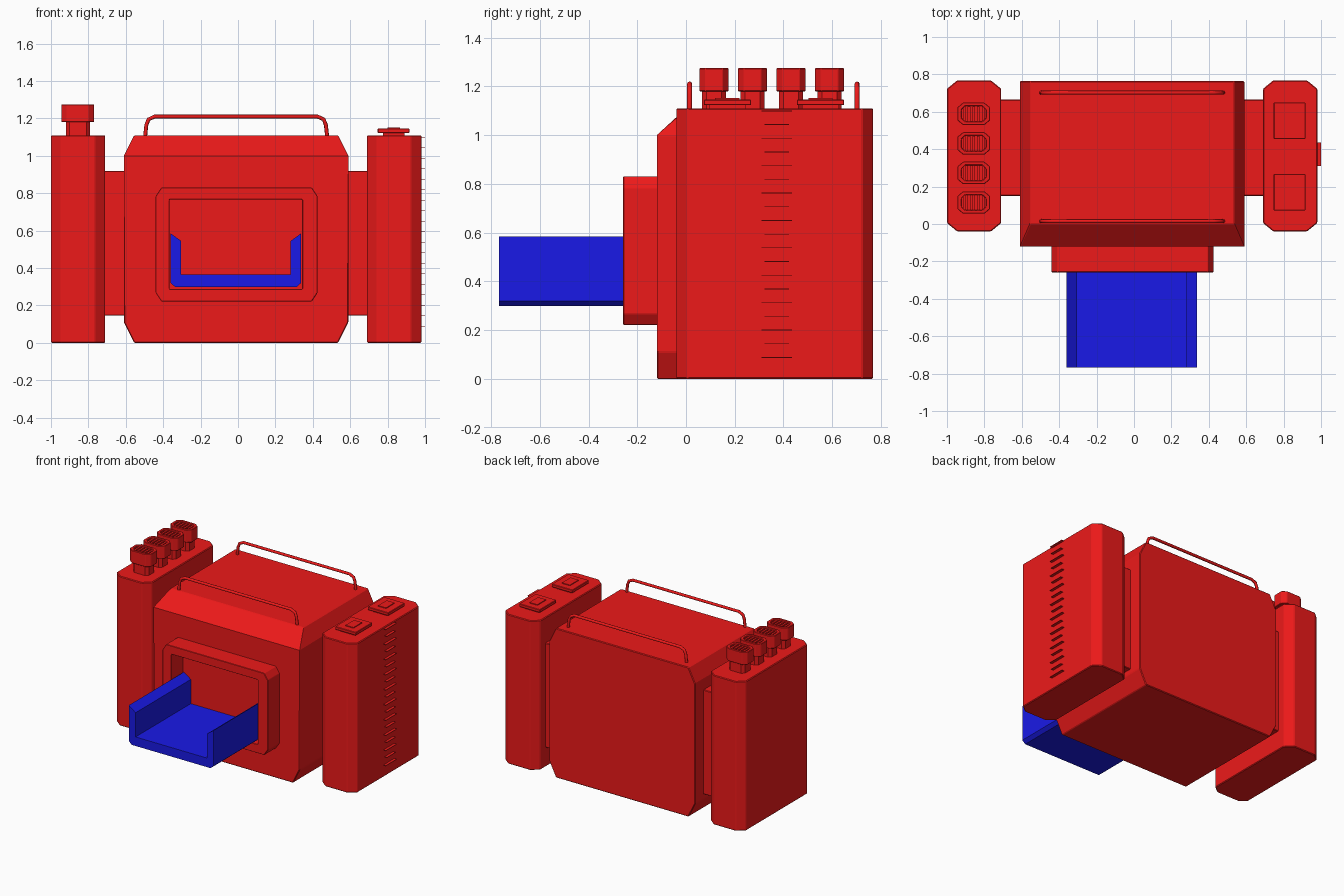
import bpy, bmesh, math
from mathutils import Vector

if "Cube" in bpy.data.objects:
    bpy.data.objects.remove(bpy.data.objects["Cube"])


def material(name, color):
    m = bpy.data.materials.new(name)
    m.diffuse_color = color
    m.use_nodes = True
    m.node_tree.nodes["Principled BSDF"].inputs["Base Color"].default_value = m.diffuse_color
    return m


RED = material("red_paint", (0.85, 0.01, 0.01, 1))
BLUE = material("blue_paint", (0.01, 0.01, 0.8, 1))


def octagon(x0, x1, v0, v1, cx, cv):
    """Rectangle outline with cut corners."""
    return [(x0 + cx, v0), (x1 - cx, v0), (x1, v0 + cv), (x1, v1 - cv),
            (x1 - cx, v1), (x0 + cx, v1), (x0, v1 - cv), (x0, v0 + cv)]


def prism(name, outline, axis, a, b, mat=RED, hole=None, bevel=0.0, cut=None):
    """Extrude an outline along y or z; an equal-sized hole makes a ring."""
    bm = bmesh.new()

    def loop(pts, d):
        return [bm.verts.new((u, d, v) if axis == 'y' else (u, v, d)) for u, v in pts]

    n = len(outline)
    o0, o1 = loop(outline, a), loop(outline, b)
    pairs = [(o0, o1)]
    if hole:
        i0, i1 = loop(hole, a), loop(hole, b)
        pairs += [(i0, i1), (o0, i0), (o1, i1)]
    else:
        bm.faces.new(o0)
        bm.faces.new(o1)
    for p, q in pairs:
        for i in range(n):
            j = (i + 1) % n
            bm.faces.new((p[i], p[j], q[j], q[i]))
    bmesh.ops.recalc_face_normals(bm, faces=bm.faces)
    if cut:
        res = bmesh.ops.bisect_plane(bm, geom=bm.verts[:] + bm.edges[:] + bm.faces[:],
                                     plane_co=cut[0], plane_no=cut[1], clear_outer=True)
        edges = [e for e in res['geom_cut'] if isinstance(e, bmesh.types.BMEdge)]
        bmesh.ops.contextual_create(bm, geom=edges)
        bmesh.ops.recalc_face_normals(bm, faces=bm.faces)
    me = bpy.data.meshes.new(name)
    bm.to_mesh(me)
    bm.free()
    me.materials.append(mat)
    ob = bpy.data.objects.new(name, me)
    bpy.context.collection.objects.link(ob)
    if bevel:
        mod = ob.modifiers.new("edge_bevel", 'BEVEL')
        mod.width = bevel
        mod.segments = 1
        mod.limit_method = 'ANGLE'
        mod.angle_limit = math.radians(25)
    return ob


def box(name, x0, x1, y0, y1, z0, z1, mat=RED, bevel=0.0):
    return prism(name, [(x0, y0), (x1, y0), (x1, y1), (x0, y1)], 'z', z0, z1, mat, bevel=bevel)


# Main body with cut long edges and a sloped top front edge
prism("body", octagon(-0.61, 0.59, 0, 1.11, 0.055, 0.11), 'y', -0.12, 0.765, bevel=0.005,
      cut=(Vector((0, -0.12, 1.0)), Vector((0, -0.11, 0.12)).normalized()))

# Front frame around the opening
prism("front_frame", octagon(-0.44, 0.425, 0.222, 0.83, 0.03, 0.045), 'y', -0.258, -0.115,
      hole=octagon(-0.367, 0.343, 0.287, 0.767, 0.004, 0.004), bevel=0.01)

# Tray sliding out of the opening
prism("tray", [(-0.36, 0.585), (-0.36, 0.32), (-0.335, 0.298), (0.312, 0.298),
               (0.337, 0.32), (0.337, 0.585), (0.282, 0.545), (0.282, 0.365),
               (-0.304, 0.365), (-0.304, 0.545)], 'y', -0.768, -0.118, BLUE)

# Side tanks and the blocks joining them to the body
for side, t0, t1, c0, c1 in (("left", -1.0, -0.71, -0.72, -0.6), ("right", 0.69, 0.98, 0.58, 0.70)):
    prism(side + "_tank", octagon(t0, t1, -0.04, 0.768, 0.055, 0.045), 'z', 0, 1.11, bevel=0.005)
    box(side + "_connector", c0, c1, 0.15, 0.665, 0.145, 0.92, bevel=0.004)

# Exhaust stacks on the left tank
for k in range(4):
    y = 0.115 + 0.158 * k
    prism(f"stack_neck_{k}", octagon(-0.92, -0.79, y - 0.05, y + 0.05, 0.02, 0.02), 'z', 1.10, 1.19)
    prism(f"stack_cap_{k}", octagon(-0.944, -0.77, y - 0.06, y + 0.06, 0.03, 0.025), 'z', 1.18, 1.275,
          hole=octagon(-0.923, -0.791, y - 0.041, y + 0.041, 0.02, 0.02), bevel=0.003)
    prism(f"stack_floor_{k}", octagon(-0.93, -0.784, y - 0.048, y + 0.048, 0.02, 0.02), 'z', 1.182, 1.25)
    for s in range(5):
        x = -0.857 + (s - 2) * 0.025
        box(f"stack_slat_{k}_{s}", x - 0.007, x + 0.007, y - 0.04, y + 0.04, 1.245, 1.27)

# Hatches on the right tank
for k, y in enumerate((0.17, 0.552)):
    box(f"hatch_base_{k}", 0.775, 0.89, y - 0.075, y + 0.075, 1.10, 1.126)
    box(f"hatch_lid_{k}", 0.747, 0.917, y - 0.097, y + 0.097, 1.123, 1.146, bevel=0.003)
    box(f"hatch_grip_{k}", 0.80, 0.865, y - 0.05, y + 0.05, 1.144, 1.152)

# Thin gauge fins down the outside of the right tank
for k in range(19):
    z = 0.088 + 0.0562 * k
    half = 0.063 if k % 2 == 0 else 0.05
    box(f"gauge_fin_{k}", 0.975, 1.0, 0.372 - half, 0.372 + half, z - 0.0015, z + 0.0015)

# Two roof rails
path = [(-0.497, 1.10), (-0.49, 1.165), (-0.478, 1.195), (-0.445, 1.21),
        (0.425, 1.21), (0.458, 1.195), (0.47, 1.165), (0.477, 1.10)]
for name, y in (("front_rail", 0.015), ("back_rail", 0.702)):
    cu = bpy.data.curves.new(name, 'CURVE')
    cu.dimensions = '3D'
    cu.bevel_depth = 0.0105
    cu.bevel_resolution = 2
    cu.use_fill_caps = True
    sp = cu.splines.new('POLY')
    sp.points.add(len(path) - 1)
    for p, (x, z) in zip(sp.points, path):
        p.co = (x, y, z, 1)
    cu.materials.append(RED)
    bpy.context.collection.objects.link(bpy.data.objects.new(name, cu))
